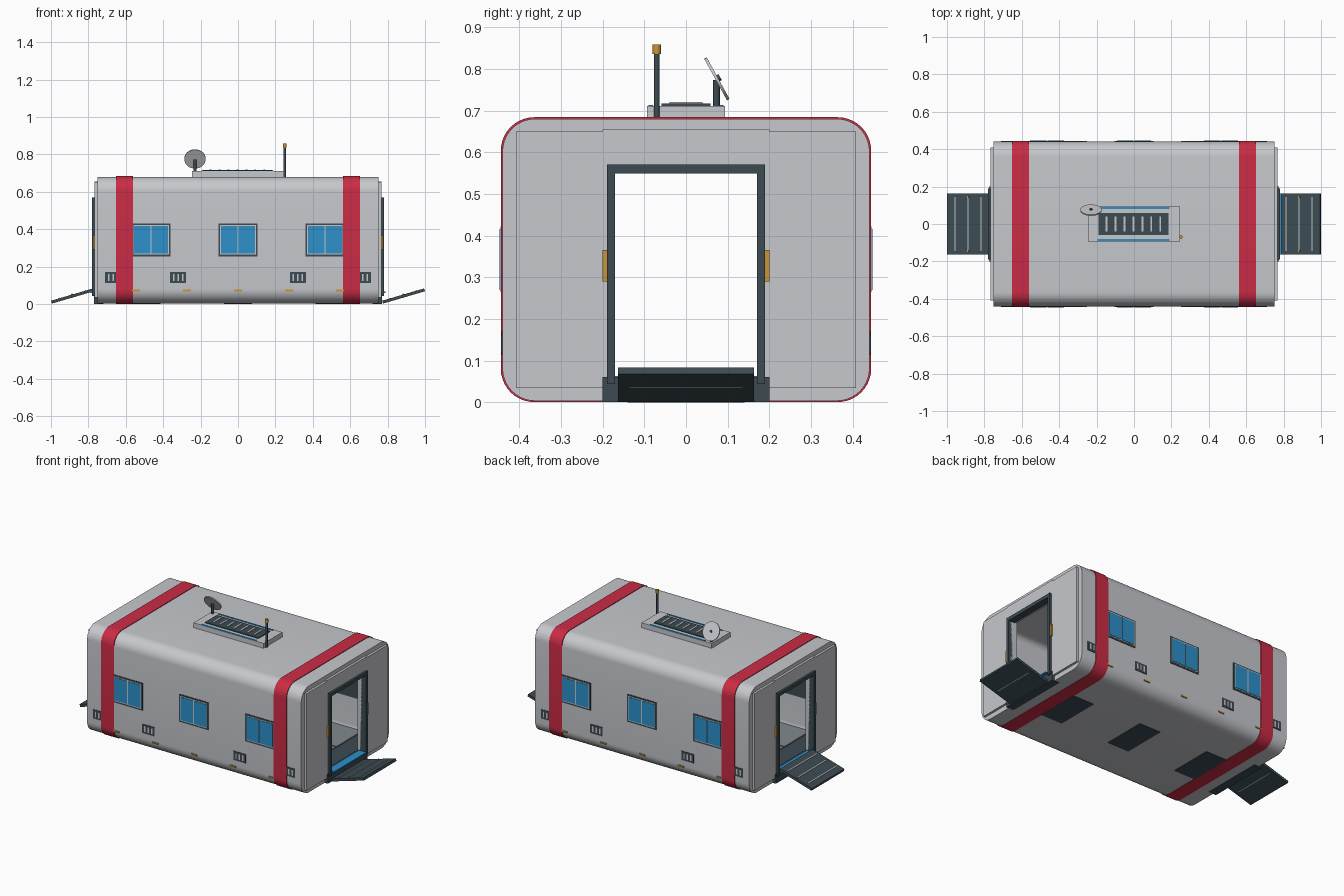
import bpy, bmesh, math
from mathutils import Matrix, Vector

if "Cube" in bpy.data.objects:
    bpy.data.objects.remove(bpy.data.objects["Cube"])


def material(name, r, g, b):
    m = bpy.data.materials.new(name)
    m.use_nodes = True
    m.diffuse_color = (r, g, b, 1)
    m.node_tree.nodes["Principled BSDF"].inputs["Base Color"].default_value = (r, g, b, 1)
    return m


LIGHT = material("light grey", 0.57, 0.58, 0.61)
DARK = material("slate", 0.045, 0.07, 0.086)
RED = material("red", 0.6, 0.025, 0.06)
BLUE = material("blue", 0.026, 0.28, 0.6)
ORANGE = material("amber", 0.6, 0.3, 0.035)
FLOOR = material("floor grey", 0.22, 0.25, 0.27)


def finish(name, bm, mat, matrix=None, smooth=False):
    bmesh.ops.recalc_face_normals(bm, faces=bm.faces)
    if matrix:
        bm.transform(matrix)
    me = bpy.data.meshes.new(name)
    bm.to_mesh(me)
    bm.free()
    me.materials.append(mat)
    ob = bpy.data.objects.new(name, me)
    bpy.context.collection.objects.link(ob)
    if smooth:
        bpy.ops.object.select_all(action="DESELECT")
        ob.select_set(True)
        bpy.context.view_layer.objects.active = ob
        bpy.ops.object.shade_smooth_by_angle(angle=math.radians(35))
    return ob


def boxes(name, mat, items, matrix=None):
    """One object from boxes, each given as centre and size."""
    bm = bmesh.new()
    for centre, size in items:
        m = Matrix.Translation(centre) @ Matrix.Diagonal((*size, 1))
        bmesh.ops.create_cube(bm, size=1, matrix=m)
    return finish(name, bm, mat, matrix)


def cylinder(name, mat, radius, depth, matrix, sides=20):
    bm = bmesh.new()
    bmesh.ops.create_cone(bm, cap_ends=True, segments=sides, radius1=radius,
                          radius2=radius, depth=depth)
    return finish(name, bm, mat, matrix, smooth=True)


def rounded(half_y, z0, z1, r, steps=10):
    pts = []
    for i, (sy, z) in enumerate(((1, z1 - r), (-1, z1 - r), (-1, z0 + r), (1, z0 + r))):
        for k in range(steps + 1):
            a = (i + k / steps) * math.pi / 2
            pts.append((sy * (half_y - r) + r * math.cos(a), z + r * math.sin(a)))
    return pts


def tube(name, mat, outer, inner, x0, x1):
    bm = bmesh.new()
    rings = [[bm.verts.new((x, *p)) for p in prof]
             for prof, x in ((outer, x0), (outer, x1), (inner, x1), (inner, x0))]
    n = len(outer)
    for j in range(4):
        a, b = rings[j], rings[(j + 1) % 4]
        for i in range(n):
            k = (i + 1) % n
            bm.faces.new((a[i], a[k], b[k], b[i]))
    return finish(name, bm, mat, smooth=True)


# Hull shell and the wrapped bands
outer = rounded(0.44, 0.004, 0.68, 0.078)
tube("hull_shell", LIGHT, outer, rounded(0.405, 0.035, 0.65, 0.04), -0.752, 0.752)
band = rounded(0.444, 0.001, 0.684, 0.08)
for side, x in (("right", -0.607), ("left", 0.607)):
    tube(side + "_band", RED, band, rounded(0.437, 0.007, 0.677, 0.076), x - 0.045, x + 0.045)

# Cabin floor tiles and underside hatches
boxes("floor_deck", DARK, [((0, 0, 0.044), (1.44, 0.8, 0.024))])
boxes("floor_tiles", FLOOR, [((x * 0.24, y * 0.265, 0.059), (0.232, 0.257, 0.008))
                             for x in range(-2, 3) for y in (-1, 0, 1)])
boxes("underside_hatches", DARK, [((x, 0, 0.003), (0.15, 0.28, 0.006)) for x in (-0.49, 0, 0.49)])

# Both ends: wall panels, doorway, threshold and ramp
for side, s in (("right", -1), ("left", 1)):
    boxes(side + "_end_panels", LIGHT,
          [((s * 0.743, y * 0.289, 0.342), (0.046, 0.238, 0.615)) for y in (-1, 1)]
          + [((s * 0.743, 0, 0.605), (0.047, 0.4, 0.1))])
    boxes(side + "_door_frame", DARK,
          [((s * 0.758, y * 0.18, 0.307), (0.044, 0.02, 0.526)) for y in (-1, 1)]
          + [((s * 0.758, 0, 0.56), (0.044, 0.38, 0.022))])
    boxes(side + "_door_sill", DARK, [((s * 0.745, 0, 0.031), (0.052, 0.4, 0.06))])
    boxes(side + "_threshold", BLUE, [((s * 0.762, 0, 0.063), (0.052, 0.325, 0.008))])
    boxes(side + "_door_lights", ORANGE,
          [((s * 0.765, y * 0.192, 0.328), (0.022, 0.016, 0.075)) for y in (-1, 1)])
    tilt = Matrix.Translation((s * 0.885, 0, 0.043)) @ Matrix.Rotation(-0.285, 4, "Y")
    boxes(side + "_ramp", DARK, [((0, 0, 0), (0.234, 0.325, 0.016))], tilt)
    boxes(side + "_ramp_treads", LIGHT,
          [((x, 0, 0.009), (0.006, 0.29, 0.004)) for x in (-0.073, 0, 0.073)]
          + [((0, 0, -0.008), (0.005, 0.27, 0.003))], tilt)
    boxes(side + "_ramp_lamps", ORANGE,
          [((0, y * 0.145, 0.01), (0.009, 0.012, 0.006)) for y in (-1, 1)], tilt)

# Both long sides: windows, vents and marker lamps
windows = (-0.465, 0, 0.465)
vents = (-0.667, -0.32, 0.32, 0.667)
for side, s in (("front", -1), ("back", 1)):
    boxes(side + "_window_frames", DARK,
          [((x, s * 0.421, 0.342), (0.21, 0.044, 0.175)) for x in windows])
    boxes(side + "_window_liners", LIGHT,
          [((x, s * 0.441, 0.343), (0.19, 0.007, 0.157)) for x in windows])
    boxes(side + "_window_panes", BLUE,
          [((x + d * 0.0475, s * 0.443, 0.343), (0.088, 0.008, 0.146))
           for x in windows for d in (-1, 1)])
    boxes(side + "_vents", DARK,
          [((x, s * 0.421, 0.142), (0.086, 0.0435, 0.057)) for x in vents])
    boxes(side + "_vent_slots", LIGHT,
          [((x + d * 0.024, s * 0.441, 0.142), (0.009, 0.005, 0.036))
           for x in vents for d in (-1, 0, 1)])
    boxes(side + "_marker_lamps", ORANGE,
          [((i * 0.273, s * 0.44, 0.072), (0.042, 0.008, 0.009)) for i in range(-2, 3)])

# Roof unit with grille and light strips
boxes("roof_unit", LIGHT, [((0, 0, 0.694), (0.492, 0.188, 0.034))])
boxes("roof_grille", DARK, [((-0.003, 0, 0.7125), (0.375, 0.118, 0.008))])
boxes("roof_grille_slats", LIGHT,
      [((i * 0.048 - 0.003, 0, 0.717), (0.009, 0.078, 0.006)) for i in range(-3, 4)])
boxes("roof_light_strips", BLUE,
      [((-0.003, y * 0.085, 0.711), (0.385, 0.011, 0.005)) for y in (-1, 1)])

# Mast with its lamp
cylinder("mast", DARK, 0.007, 0.16, Matrix.Translation((0.25, -0.07, 0.757)), 12)
cylinder("mast_lamp", ORANGE, 0.01, 0.022, Matrix.Translation((0.25, -0.07, 0.847)), 12)

# Dish on its post
cylinder("dish_post", DARK, 0.008, 0.07, Matrix.Translation((-0.23, 0.073, 0.738)), 12)
aim = Vector((0, 0.876, 0.48)).to_track_quat("Z", "Y").to_matrix().to_4x4()
dish = Matrix.Translation((-0.23, 0.074, 0.776)) @ aim
cylinder("dish", LIGHT, 0.057, 0.007, dish, 28)
cylinder("dish_hub", DARK, 0.008, 0.012, dish @ Matrix.Translation((0, 0, 0.003)), 12)
